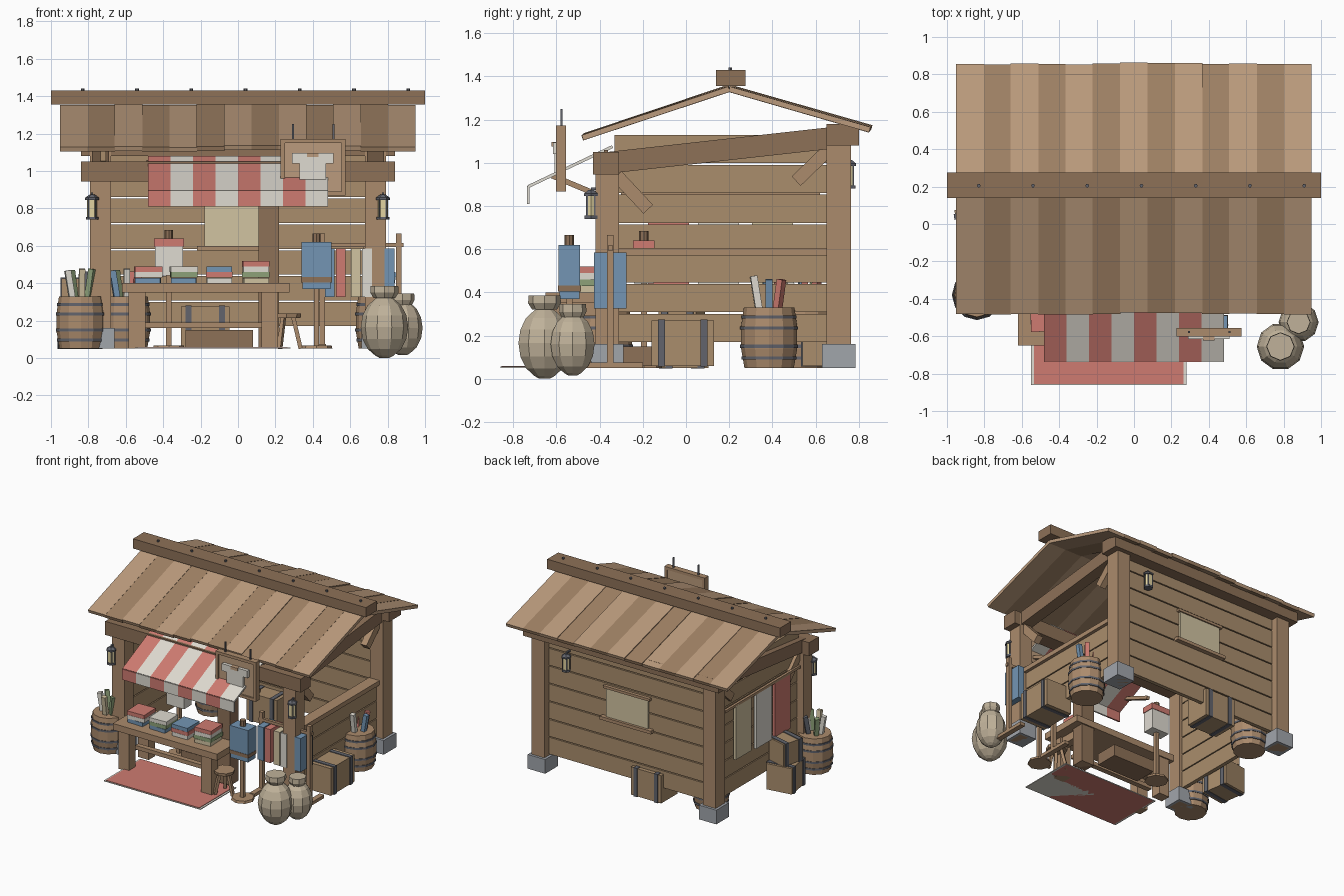
import bpy, bmesh, math, random
from mathutils import Vector, Matrix

if "Cube" in bpy.data.objects:
    bpy.data.objects.remove(bpy.data.objects["Cube"])

random.seed(4)
COLS = dict(wood=(170, 138, 108), plank=(168, 140, 108), roof_a=(186, 154, 124), roof_b=(158, 128, 100),
            dark=(140, 112, 88), stone=(160, 164, 170), iron=(98, 100, 108), red=(205, 122, 112),
            white=(222, 218, 208), cream=(208, 194, 160), blue=(115, 148, 178), green=(140, 160, 120),
            sack=(190, 176, 152), glow=(225, 210, 160))
MATS = {}
for k, c in COLS.items():
    m = bpy.data.materials.new(k)
    m.diffuse_color = [(v / 255) ** 2.2 for v in c] + [1]
    m.use_nodes = True
    m.node_tree.nodes["Principled BSDF"].inputs["Base Color"].default_value = m.diffuse_color
    MATS[k] = m


def finish(name, bm, mat, loc=(0, 0, 0)):
    bmesh.ops.recalc_face_normals(bm, faces=bm.faces)
    me = bpy.data.meshes.new(name)
    bm.to_mesh(me)
    bm.free()
    me.materials.append(MATS[mat])
    ob = bpy.data.objects.new(name, me)
    ob.location = loc
    bpy.context.collection.objects.link(ob)
    return ob


def box(name, x, y, z, mat, rz=0, ry=0):
    """Box from (min, max) ranges, turned about its centre."""
    bm = bmesh.new()
    bmesh.ops.create_cube(bm, size=1)
    bmesh.ops.scale(bm, verts=bm.verts, vec=(x[1] - x[0], y[1] - y[0], z[1] - z[0]))
    ob = finish(name, bm, mat, (sum(x) / 2, sum(y) / 2, sum(z) / 2))
    ob.rotation_euler = (0, ry, rz)
    return ob


def beam(name, p, q, w, h, mat):
    """Rectangular bar from p to q, w wide and h high."""
    p, q = Vector(p), Vector(q)
    d = (q - p).normalized()
    s = d.cross(Vector((0, 0, 1)) if abs(d.z) < .99 else Vector((0, 1, 0))).normalized()
    bm = bmesh.new()
    bmesh.ops.create_cube(bm, size=1)
    bmesh.ops.scale(bm, verts=bm.verts, vec=((q - p).length, w, h))
    bm.transform(Matrix((d, s, s.cross(d))).transposed().to_4x4())
    return finish(name, bm, mat, (p + q) / 2)


def lathe(name, loc, prof, n, mat):
    """Closed turned shape from (radius, z) points."""
    bm = bmesh.new()
    rings = [[bm.verts.new((r * math.cos(a), r * math.sin(a), z))
              for a in [2 * math.pi * i / n for i in range(n)]] for r, z in prof]
    for a, b in zip(rings, rings[1:]):
        for i in range(n):
            bm.faces.new((a[i], a[(i + 1) % n], b[(i + 1) % n], b[i]))
    bm.faces.new(rings[0])
    bm.faces.new(rings[-1])
    return finish(name, bm, mat, loc)


# Posts, stone feet, beams and braces
for s in (-1, 1):
    X = (s * .735 - .055, s * .735 + .055)
    box("front_post", X, (-.42, -.31), (.05, 1.04), "wood")
    box("back_post", X, (.65, .765), (.05, 1.15), "wood")
    F = (s * .735 - .075, s * .735 + .075)
    box("front_foot", F, (-.44, -.29), (.05, .16), "stone")
    box("back_foot", F, (.63, .785), (.05, .16), "stone")
    beam("side_beam", (s * .735, -.36, 1.0), (s * .735, .72, 1.12), .09, .1, "dark")
    beam("front_brace", (s * .735, -.32, .94), (s * .735, -.175, .785), .05, .06, "wood")
    beam("back_brace", (s * .735, .66, 1.06), (s * .735, .51, .915), .05, .06, "wood")
box("front_beam", (-.84, .84), (-.43, -.31), (.945, 1.05), "dark")
box("back_beam", (-.84, .84), (.65, .8), (1.08, 1.18), "dark")
box("counter_post", (.11, .22), (-.41, -.31), (.05, .95), "dark")

# Plank walls: full at back and left, half height at right
for i in range(7):
    z = (.17 + .138 * i, .17 + .138 * i + .13)
    box("back_plank", (-.69, .69), (.68, .71), z, "plank")
    box("left_plank", (-.735, -.705), (-.33, .66), z, "plank")
    if i < 3:
        box("right_plank", (.705, .735), (-.31, .66), z, "plank")
box("right_rail", (.67, .76), (-.32, .66), (.57, .605), "wood")

# Back window
box("window_panel", (-.18, .18), (.67, .725), (.6, .82), "cream")
box("window_sill", (-.22, .22), (.65, .745), (.575, .6), "wood")
box("window_head", (-.2, .2), (.665, .735), (.82, .84), "wood")

# Roof planks and ridge
for i in range(13):
    x = -.877 + i * .146
    j = random.uniform(-.006, .006)
    m = ("roof_a", "roof_b")[i % 2]
    beam("front_roof_plank", (x, -.475 + j, 1.12 + j), (x, .2, 1.345 + j), .148, .025, m)
    beam("back_roof_plank", (x, .2, 1.345 + j), (x, .855 + j, 1.157 + j), .148, .025, m)
box("ridge_beam", (-1, 1), (.14, .275), (1.355, 1.43), "dark")
for i in range(7):
    lathe("ridge_peg", (-.83 + .29 * i, .205, 1.425), [(.01, 0), (.01, .017)], 6, "iron")

# Striped awning with valance and supports
for i in range(8):
    x = -.42 + i * .12
    m = ("red", "white")[i % 2]
    beam("awning_stripe", (x, -.34, 1.075), (x, -.73, .89), .12, .014, m)
    box("awning_valance", (x - .06, x + .06), (-.737, -.725), (.81, .893), m)
for x in (-.45, .45):
    beam("awning_strut", (x, -.38, .84), (x, -.62, .94), .025, .025, "wood")
beam("awning_rod", (-.49, -.37, 1.05), (.49, -.37, 1.05), .02, .02, "dark")

# Hanging sign with a plain tunic shape
box("sign_board", (.24, .565), (-.59, -.56), (.88, 1.16), "roof_a")
for a, b, c, d in ((.228, .575, 1.15, 1.172), (.228, .575, .868, .89),
                   (.228, .25, .868, 1.172), (.553, .575, .868, 1.172)):
    box("sign_frame", (a, b), (-.602, -.555), (c, d), "wood")
for x in (.295, .51):
    box("sign_hanger", (x - .005, x + .005), (-.582, -.572), (1.16, 1.25), "iron")
box("sign_tunic_body", (.33, .47), (-.61, -.585), (.95, 1.08), "white")
box("sign_tunic_sleeves", (.29, .51), (-.615, -.585), (1.04, 1.095), "white")
box("sign_tunic_collar", (.37, .43), (-.622, -.585), (1.075, 1.097), "roof_a")

# Counter table
box("table_top", (-.62, .275), (-.65, -.3), (.35, .4), "wood")
for x in (-.54, .17):
    for y in (-.59, -.35):
        box("table_leg", (x - .045, x + .045), (y - .04, y + .04), (.05, .35), "wood")
    box("table_cross_rail", (x - .03, x + .03), (-.57, -.37), (.29, .35), "wood")
box("table_stretcher", (-.54, .17), (-.49, -.45), (.16, .19), "wood")

# Folded cloth stacks
for k, (x, cols) in enumerate([(-.48, "blue white red"), (-.29, "blue green white"),
                               (-.1, "white red blue"), (.095, "cream green white red")]):
    for i, c in enumerate(cols.split()):
        w = .07 + random.uniform(-.004, .004)
        box("folded_cloth", (x - w, x + w), (-.575, -.425), (.4 + .03 * i, .429 + .03 * i), c,
            rz=random.uniform(-.06, .06))

# Rug
box("rug_border", (-.55, .28), (-.86, -.42), (.05, .056), "white")
box("rug", (-.535, .265), (-.855, -.425), (.05, .06), "red")


# Barrels with cloth rolls
def barrel(x, y, cols):
    r = .13
    lathe("barrel", (x, y, .05), [(r * .88, 0), (r, .09), (r, .19), (r * .9, .28)], 12, "wood")
    for z, k in ((.045, .98), (.1, 1.03), (.185, 1.03), (.235, .98)):
        lathe("barrel_hoop", (x, y, .05 + z), [(r * k, -.007), (r * k, .008)], 12, "iron")
    for i, c in enumerate(cols.split()):
        a = i * 2.4
        u, v = .06 * math.cos(a), .06 * math.sin(a)
        beam("cloth_roll", (x + u * .6, y + v * .6, .25),
             (x + u * 1.2, y + v * 1.2, .46 + .008 * (i % 3)), .032, .032, c)


barrel(-.84, -.38, "white green cream iron white green")
barrel(-.6, .55, "red green white red blue")
barrel(.76, .385, "blue red white red blue")


# Crates with iron straps
def crate(x, y, z, w, d, h, rz=0):
    parts = [box("crate", (x - w, x + w), (y - d, y + d), (z, z + h), "plank")]
    along_x = w >= d
    for s in (-.68, .68):
        cx, cy = (x + s * w, y) if along_x else (x, y + s * d)
        hw, hd = (.016, d + .007) if along_x else (w + .007, .016)
        parts.append(box("crate_strap", (cx - hw, cx + hw), (cy - hd, cy + hd), (z - .003, z + h + .005), "iron"))
    M = Matrix.Translation((x, y, 0)) @ Matrix.Rotation(rz, 4, 'Z') @ Matrix.Translation((-x, -y, 0))
    for o in parts:
        o.matrix_world = M @ Matrix.Translation(o.location)


crate(.8, -.015, .06, .11, .145, .21)
crate(-.845, -.02, .05, .1, .11, .2, .15)
crate(-.845, -.02, .255, .08, .09, .17, -.25)
crate(-.175, .64, .06, .13, .1, .215)
box("under_table_box", (-.28, .08), (-.3, -.12), (.06, .15), "dark")

# Tied sacks
for x, y, r, h in ((.783, -.655, .127, .33), (.88, -.525, .107, .29)):
    prof = [(r * max(.2, math.sin(math.pi * t)), h * (.5 - .5 * math.cos(math.pi * t)))
            for t in [i / 8 for i in range(9)]]
    lathe("sack", (x, y, 0 if r > .12 else .015), prof, 10, "sack")
    lathe("sack_neck", (x, y, h - .01), [(r * .45, 0), (r * .6, .03), (r * .58, .065)], 8, "sack")

# Lanterns
for x, y, z, by in ((-.78, -.44, .74, .06), (.775, -.44, .74, .06), (.5, .755, .88, -.05)):
    lathe("lantern_glass", (x, y, z + .01), [(.026, 0), (.026, .1)], 6, "glow")
    lathe("lantern_base", (x, y, z), [(.034, 0), (.034, .015)], 6, "iron")
    lathe("lantern_cap", (x, y, z + .105), [(.037, 0), (.037, .012), (.015, .028)], 6, "iron")
    for i in range(4):
        a = math.pi / 4 + i * math.pi / 2
        u, v = x + .026 * math.cos(a), y + .026 * math.sin(a)
        beam("lantern_bar", (u, v, z), (u, v, z + .11), .007, .007, "iron")
    beam("lantern_bracket", (x, y, z + .14), (x, y + by, z + .14), .012, .012, "iron")

# Garment stands
for x, y, z0, zm, zt, lo, hi in ((.42, -.54, .37, .43, .62, "blue", "blue"), (-.37, -.195, .44, .595, .64, "white", "red")):
    lathe("stand_base", (x, y, .05), [(.085, 0), (.08, .018)], 8, "wood")
    beam("stand_pole", (x, y, .06), (x, y, z0), .028, .028, "wood")
    box("garment_lower", (x - .075, x + .075), (y - .046, y + .046), (z0, zm), lo)
    box("garment_upper", (x - .08, x + .08), (y - .05, y + .05), (zm, zt), hi)
    lathe("stand_neck", (x, y, zt), [(.022, 0), (.022, .045)], 8, "dark")
box("garment_belt", (.338, .502), (-.593, -.487), (.405, .432), "dark")

# Clothes rack
for x in (.45, .86):
    beam("rack_pole", (x, -.35, .05), (x, -.35, .665), .03, .03, "wood")
    box("rack_foot", (x - .02, x + .02), (-.47, -.2), (.05, .075), "wood")
beam("rack_rail", (.43, -.35, .605), (.885, -.35, .605), .022, .022, "wood")
for x, c in ((.49, "blue"), (.55, "red"), (.63, "cream"), (.69, "white"), (.81, "blue")):
    box("hung_garment", (x - .026, x + .026), (-.425, -.275), (.325, .585), c)

# Cloths hung outside the left wall
beam("cloth_rod", (-.765, -.3, .85), (-.765, .62, .85), .02, .02, "wood")
for y, c, z in ((.4, "cream", .43), (.15, "white", .42), (-.08, "red", .42)):
    box("hung_cloth", (-.775, -.755), (y - .095, y + .095), (z, .85), c)

# Stool
lathe("stool_seat", (.26, -.54, .215), [(.075, 0), (.078, .022)], 8, "wood")
for i in range(3):
    a = i * 2 * math.pi / 3
    c, s = math.cos(a), math.sin(a)
    beam("stool_leg", (.26 + .035 * c, -.54 + .035 * s, .22), (.26 + .075 * c, -.54 + .075 * s, .05), .022, .022, "wood")
